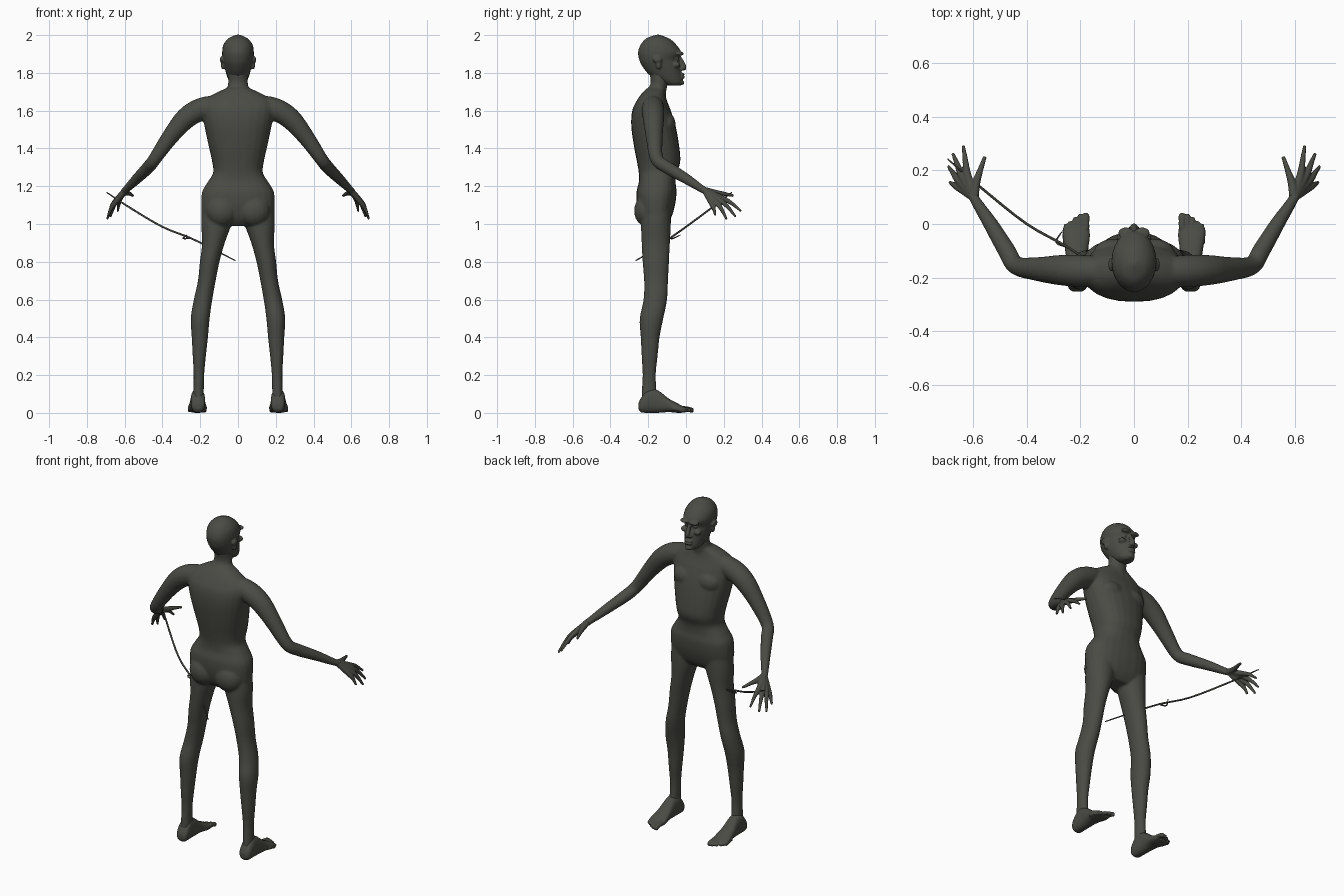
import bpy, bmesh, math
from mathutils import Vector, Matrix

if "Cube" in bpy.data.objects:
    bpy.data.objects.remove(bpy.data.objects["Cube"])


def material(name, color):
    mat = bpy.data.materials.new(name)
    mat.use_nodes = True
    mat.diffuse_color = color
    mat.node_tree.nodes["Principled BSDF"].inputs["Base Color"].default_value = color
    return mat


skin = material("dark grey skin", (0.07, 0.07, 0.06, 1))


def refine(rows, steps=4):
    """Catmull-Rom interpolation between rows of numbers."""
    out = []
    for i in range(len(rows) - 1):
        quad = [rows[max(i - 1, 0)], rows[i], rows[i + 1], rows[min(i + 2, len(rows) - 1)]]
        for k in range(steps):
            t = k / steps
            out.append([b + 0.5 * t * (c - a + t * (2*a - 5*b + 4*c - d + t * (3*(b - c) + d - a)))
                        for a, b, c, d in zip(*quad)])
    return out + [list(rows[-1])]


def loft(bm, rings, sides=24, power=1.0):
    """Skin a list of (centre, half axis, half axis) rings and cap both ends."""
    def wave(v):
        return math.copysign(abs(v) ** power, v)
    loops = []
    for centre, u, v in rings:
        angles = [2 * math.pi * k / sides for k in range(sides)]
        loops.append([bm.verts.new(centre + u * wave(math.cos(a)) + v * wave(math.sin(a)))
                      for a in angles])
    for lower, upper in zip(loops, loops[1:]):
        for k in range(sides):
            j = (k + 1) % sides
            bm.faces.new((lower[k], lower[j], upper[j], upper[k]))
    bm.faces.new(loops[0][::-1])
    bm.faces.new(loops[-1])


def stack(bm, rows, side=1, power=1.0):
    """Upright form from rows of z, centre x, half width, back y, front y."""
    loft(bm, [(Vector((side * x, (back + front) / 2, z)), Vector((max(w, 0.002), 0, 0)),
               Vector((0, max(front - back, 0.004) / 2, 0)))
              for z, x, w, back, front in refine(rows)], power=power)


def tube(bm, rows, side=1, sides=16):
    """Round limb along rows of x, y, z, radius."""
    rows = refine(rows)
    points = [Vector((side * r[0], r[1], r[2])) for r in rows]
    rings = []
    for i, p in enumerate(points):
        ahead = (points[min(i + 1, len(points) - 1)] - points[max(i - 1, 0)]).normalized()
        u = ahead.cross(Vector((0.31, 0.17, 0.93))).normalized()
        rings.append((p, u * rows[i][3], ahead.cross(u) * rows[i][3]))
    loft(bm, rings, sides)


def blob(bm, centre, size):
    bmesh.ops.create_uvsphere(bm, u_segments=20, v_segments=12, radius=1,
                              matrix=Matrix.Translation(centre) @ Matrix.Diagonal((*size, 1)))


def finish(name, bm, voxel=0.0, relax=0):
    bmesh.ops.recalc_face_normals(bm, faces=bm.faces)
    mesh = bpy.data.meshes.new(name)
    bm.to_mesh(mesh)
    bm.free()
    mesh.materials.append(skin)
    mesh.shade_smooth()
    obj = bpy.data.objects.new(name, mesh)
    bpy.context.collection.objects.link(obj)
    if voxel:
        fuse = obj.modifiers.new("fuse", 'REMESH')
        fuse.mode = 'VOXEL'
        fuse.voxel_size = voxel
        fuse.use_smooth_shade = True
        soften = obj.modifiers.new("soften", 'SMOOTH')
        soften.factor = 0.5
        soften.iterations = relax


# Torso, from hips to the base of the neck
body = bmesh.new()
stack(body, [(0.99, 0, .13, -.21, -.11), (1.03, 0, .185, -.24, -.08), (1.1, 0, .195, -.26, -.058),
             (1.17, 0, .19, -.262, -.05), (1.22, 0, .162, -.25, -.055), (1.27, 0, .132, -.25, -.05),
             (1.33, 0, .137, -.26, -.03), (1.42, 0, .157, -.277, -.037), (1.52, 0, .178, -.29, -.055),
             (1.6, 0, .19, -.285, -.08), (1.65, 0, .18, -.262, -.1), (1.69, 0, .125, -.235, -.11),
             (1.72, 0, .06, -.205, -.11)], power=0.85)
# Neck
stack(body, [(1.64, 0, .08, -.23, -.11), (1.7, 0, .062, -.21, -.105),
             (1.75, 0, .052, -.187, -.095), (1.82, 0, .055, -.2, -.08)])

for s in (1, -1):
    # Buttocks
    blob(body, (s * .085, -.205, 1.07), (.085, .07, .085))
    # Leg
    stack(body, [(1.1, .105, .085, -.23, -.08), (1.0, .115, .08, -.238, -.08),
                 (.9, .13, .06, -.235, -.085), (.8, .15, .052, -.23, -.09),
                 (.7, .165, .047, -.222, -.095), (.6, .185, .049, -.225, -.1),
                 (.5, .2, .05, -.245, -.12), (.4, .202, .043, -.24, -.14),
                 (.3, .205, .035, -.235, -.15), (.2, .207, .028, -.23, -.16),
                 (.1, .209, .028, -.235, -.155), (.05, .21, .03, -.235, -.155)], s)
    # Arm
    tube(body, [(.09, -.175, 1.635, .05), (.19, -.175, 1.61, .06), (.275, -.172, 1.56, .057),
                (.36, -.168, 1.46, .045), (.44, -.155, 1.345, .035), (.475, -.1, 1.3, .034),
                (.535, 0, 1.24, .028), (.59, .085, 1.185, .02), (.605, .115, 1.17, .02)], s)
    # Chest
    blob(body, (s * .075, -.105, 1.53), (.075, .05, .06))
finish("body", body, 0.007, 5)

# Head, with brow, cheeks, nose, lips, eyes and ears
head = bmesh.new()
stack(head, [(1.732, 0, .025, -.09, -.035), (1.745, 0, .042, -.125, -.02), (1.77, 0, .054, -.17, -.018),
             (1.8, 0, .064, -.205, -.024), (1.84, 0, .074, -.235, -.03), (1.87, 0, .08, -.248, -.04),
             (1.91, 0, .084, -.254, -.026), (1.95, 0, .077, -.24, -.052), (1.98, 0, .054, -.214, -.085),
             (1.995, 0, .028, -.18, -.12), (2.003, 0, .004, -.152, -.145)])
tube(head, [(0, -.038, 1.89, .009), (0, -.022, 1.86, .011), (0, -.012, 1.83, .015), (0, -.02, 1.815, .01)])
for z, reach in ((1.792, -.02), (1.777, -.018)):
    blob(head, (0, reach, z), (.026, .013, .008))
blob(head, (0, -.027, 1.748), (.023, .018, .014))
for s in (1, -1):
    blob(head, (s * .03, -.034, 1.902), (.03, .022, .011))
    blob(head, (s * .043, -.05, 1.843), (.022, .02, .016))
    blob(head, (s * .03, -.05, 1.875), (.013, .013, .011))
    blob(head, (s * .013, -.023, 1.82), (.009, .012, .008))
    blob(head, (s * .086, -.152, 1.87), (.01, .025, .018))
    blob(head, (s * .08, -.145, 1.845), (.011, .015, .028))
finish("head", head, 0.005, 3)

# Hands: each finger runs from the wrist through its knuckle to the tip
fingers = [((.622, .185, 1.14), (.637, .292, 1.068)), ((.642, .18, 1.126), (.676, .263, 1.038)),
           ((.655, .163, 1.112), (.693, .215, 1.025)), ((.657, .138, 1.105), (.687, .155, 1.045))]
for s, side in ((1, "left"), (-1, "right")):
    hand = bmesh.new()
    for knuckle, tip in fingers:
        bend = [(a + b) / 2 for a, b in zip(knuckle, tip)]
        tube(hand, [(.597, .1, 1.178, .017), (*knuckle, .0145),
                    (bend[0], bend[1], bend[2] + .008, .0105), (*tip, .006)], s)
    # Thumb
    tube(hand, [(.597, .1, 1.178, .018), (.59, .15, 1.167, .016),
                (.574, .2, 1.16, .011), (.556, .252, 1.15, .007)], s)
    finish(side + "_hand", hand, 0.004, 2)

    # Foot, lofted from heel to ball, with five toes
    foot = bmesh.new()
    profile = [(-.252, .018, .02, .05), (-.238, .034, .003, .08), (-.2, .038, 0, .125),
               (-.15, .038, 0, .12), (-.09, .044, .004, .075), (-.04, .051, 0, .048), (0, .045, .003, .028)]
    loft(foot, [(Vector((s * (.216 + y * .02), y, (low + high) / 2)), Vector((w, 0, 0)),
                 Vector((0, 0, (high - low) / 2))) for y, w, low, high in refine(profile)], power=0.85)
    for i, reach in enumerate((.04, .038, .026, .01, -.012)):
        x = .18 + .019 * i
        r = .0135 if i == 0 else .0105
        tube(foot, [(x, reach - .06, .024, r), (x, reach - .025, .019, r), (x, reach - .008, .013, r),
                    (x, reach, .011, r * .6)], s)
    finish(side + "_foot", foot, 0.004, 2)

# Bent stick with a side twig, held in the right hand
stick = bmesh.new()
tube(stick, [(-.695, .242, 1.167, .003), (-.57, .135, 1.085, .005), (-.4, 0, .985, .005),
             (-.25, -.085, .925, .005), (-.12, -.175, .86, .004), (-.015, -.265, .807, .003)], sides=8)
tube(stick, [(-.25, -.085, .925, .004), (-.29, -.068, .924, .004), (-.27, -.03, .942, .002)], sides=8)
finish("stick", stick)
